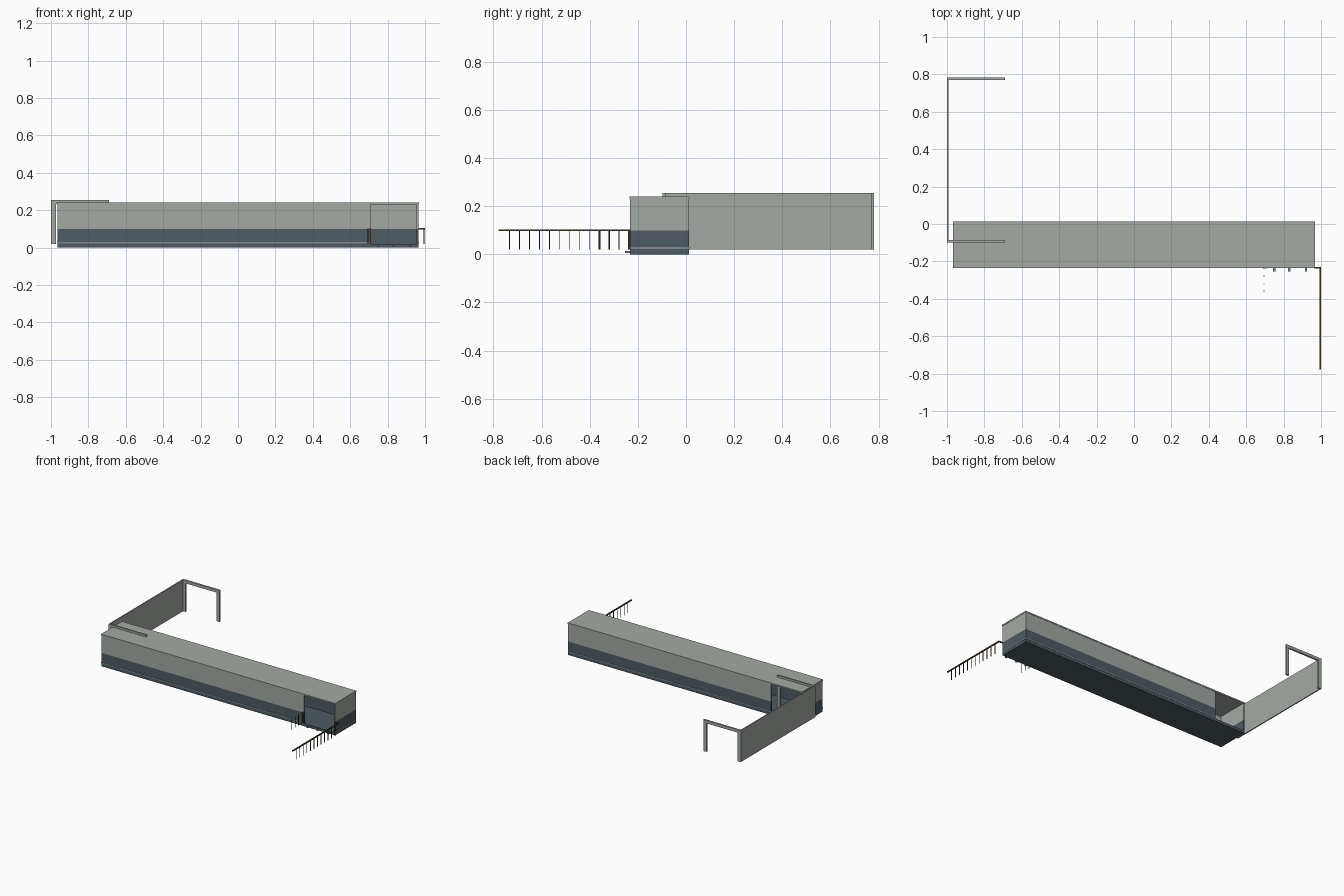
import bpy
import bmesh
from mathutils import Vector

if "Cube" in bpy.data.objects:
    bpy.data.objects.remove(bpy.data.objects["Cube"])


def colour(name, rgb):
    m = bpy.data.materials.new(name)
    m.diffuse_color = (*rgb, 1)
    m.use_nodes = True
    m.node_tree.nodes["Principled BSDF"].inputs["Base Color"].default_value = m.diffuse_color
    return m


PALE = colour("pale grey green", (0.37, 0.40, 0.37))
SLATE = colour("slate blue", (0.075, 0.105, 0.125))
TRIM = colour("trim grey", (0.22, 0.26, 0.27))
WOOD = colour("brown wood", (0.11, 0.055, 0.025))
IRON = colour("dark iron", (0.035, 0.03, 0.025))


def boxes(name, mat, *spans):
    """One object from boxes given as (x0, x1, y0, y1, z0, z1)."""
    bm = bmesh.new()
    for x0, x1, y0, y1, z0, z1 in spans:
        verts = bmesh.ops.create_cube(bm, size=1)["verts"]
        mid = Vector((x0 + x1, y0 + y1, z0 + z1)) / 2
        size = Vector((x1 - x0, y1 - y0, z1 - z0))
        for v in verts:
            v.co = mid + v.co * size
    mesh = bpy.data.meshes.new(name)
    bm.to_mesh(mesh)
    bm.free()
    mesh.materials.append(mat)
    ob = bpy.data.objects.new(name, mesh)
    bpy.context.collection.objects.link(ob)
    return ob


# Hall dimensions
X, Y0, Y1 = 0.965, -0.233, 0.012
DOOR = 0.71          # inner edge of both corner openings
T = 0.01             # wall thickness
FLOOR, SPLIT, CEIL, TOP = 0.02, 0.10, 0.23, 0.24

# Floor slab and roof
boxes("floor_slab", SLATE, (-X, X, Y0, Y1, 0, FLOOR))
boxes("roof", PALE, (-X - .002, X + .002, Y0 - .002, Y1 + .002, CEIL, TOP))

# Two-tone walls, open at front right and back left
walls = {
    "front_wall": (-X, DOOR, Y0, Y0 + T),
    "back_wall": (-DOOR, X, Y1 - T, Y1),
    "left_wall": (-X, -X + T, Y0 + T, Y1),
    "right_wall": (X - T, X, Y0, Y1 - T),
}
for name, span in walls.items():
    boxes(name + "_lower", SLATE, (*span, FLOOR, SPLIT))
    boxes(name + "_upper", PALE, (*span, SPLIT, CEIL))

# Thin trim line around the foot of the walls
P = 0.002
boxes("base_trim", TRIM,
      (-X, DOOR, Y0 - P, Y0, .022, .030),
      (-DOOR, X, Y1, Y1 + P, .022, .030),
      (-X - P, -X, Y0, Y1, .022, .030),
      (X, X + P, Y0, Y1, .022, .030))

# Long screen wall on the left with a door frame at each end
SY0, SY1, SZ = -0.098, 0.782, 0.255
boxes("screen_wall", PALE, (-1.0, -0.992, SY0, SY1, FLOOR, SZ))
for name, y in (("inner_door_frame", SY0), ("outer_door_frame", SY1 - .012)):
    boxes(name, PALE,
          (-1.0, -0.69, y, y + .012, SZ - .022, SZ),
          (-1.0, -0.972, y, y + .012, FLOOR, SZ - .022),
          (-0.715, -0.69, y, y + .012, FLOOR, SZ - .022))

# Handrail running forward from the right corner
RX = 0.995
boxes("handrail", WOOD,
      (RX - .004, RX + .004, -0.778, Y0, .096, .104),
      (X, RX + .004, Y0 - .006, Y0 + .002, .096, .104))
boxes("handrail_balusters", IRON,
      *[(RX - .002, RX + .002, y - .002, y + .002, FLOOR, .097)
        for y in [-0.734 + .0415 * i for i in range(12)]])

# Short posts on the left of the front opening
boxes("short_balusters", IRON,
      *[(.693, .697, y - .002, y + .002, FLOOR, .10)
        for y in (-.278, -.317, -.358)])
boxes("opening_posts", WOOD,
      (.692, .698, Y0 - .007, Y0, FLOOR, .104),
      (.704, .710, Y0 - .004, Y0, FLOOR, .104))

# Small support brackets under the front opening
boxes("floor_brackets", TRIM,
      *[(x - .006, x + .006, Y0 - .021, Y0, .005, .014)
        for x in (.75, .83, .92)])
